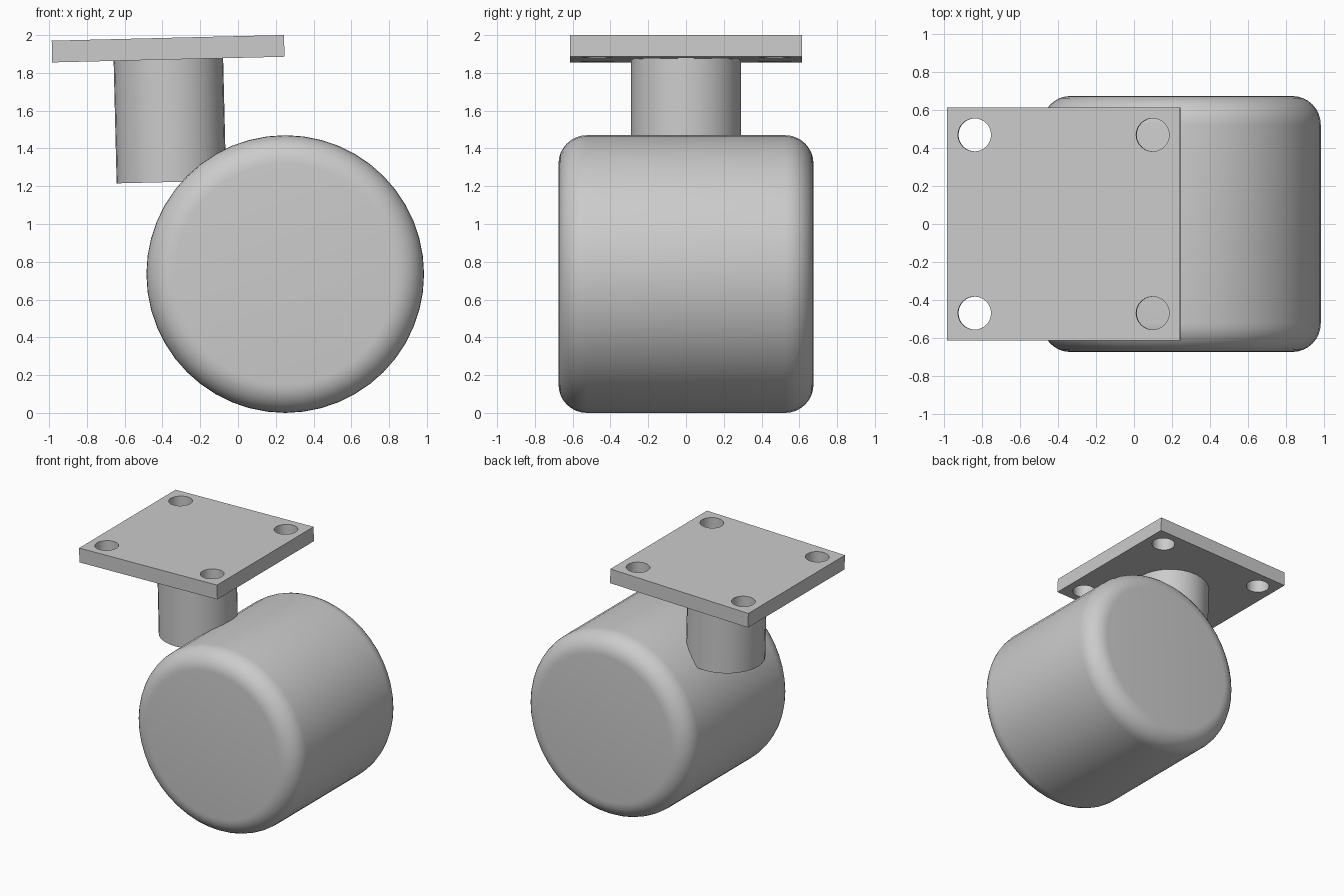
import bpy
from math import radians
from mathutils import Matrix, Vector

default = bpy.data.objects.get("Cube")
if default:
    bpy.data.objects.remove(default, do_unlink=True)

# One grey material for every part
grey = bpy.data.materials.new("plain grey")
grey.use_nodes = True
grey.diffuse_color = (0.6, 0.6, 0.6, 1)
grey.node_tree.nodes["Principled BSDF"].inputs["Base Color"].default_value = (0.6, 0.6, 0.6, 1)

# The mount leans slightly as one piece; its origin is the plate centre
mount = Matrix.Translation((-0.37, 0, 1.928)) @ Matrix.Rotation(radians(-1.4), 4, "Y")


def cylinder(name, radius, depth, matrix, sides):
    bpy.ops.mesh.primitive_cylinder_add(vertices=sides, radius=radius, depth=depth)
    obj = bpy.context.object
    obj.name = name
    obj.data.transform(matrix)
    obj.data.materials.append(grey)
    return obj


def activate(obj):
    bpy.ops.object.select_all(action="DESELECT")
    obj.select_set(True)
    bpy.context.view_layer.objects.active = obj


def finish(obj):
    activate(obj)
    for mod in list(obj.modifiers):
        bpy.ops.object.modifier_apply(modifier=mod.name)
    bpy.ops.object.shade_smooth_by_angle(angle=radians(30))


# Wheel: wide drum with rounded rims, axle along y
axle = Matrix.Translation((0.25, 0, 0.735)) @ Matrix.Rotation(radians(90), 4, "X")
wheel = cylinder("wheel", 0.735, 1.35, axle, 48)
rim = wheel.modifiers.new("rounded rims", "BEVEL")
rim.width = 0.15
rim.segments = 8
rim.limit_method = "ANGLE"
rim.angle_limit = radians(60)
finish(wheel)

# Stem: from the plate's underside down into the wheel
stem = cylinder("stem", 0.29, 0.66, mount @ Matrix.Translation((0, 0, -0.376)), 32)
finish(stem)

# Mounting plate with four bolt holes
bpy.ops.mesh.primitive_cube_add(size=1)
plate = bpy.context.object
plate.name = "mounting_plate"
plate.data.transform(mount @ Matrix.Diagonal(Vector((1.23, 1.23, 0.115, 1))))
plate.data.materials.append(grey)
cutters = []
for x in (-0.47, 0.47):
    for y in (-0.47, 0.47):
        cutter = cylinder("hole_cutter", 0.087, 0.4, mount @ Matrix.Translation((x, y, 0)), 32)
        cutter.hide_render = True
        cutters.append(cutter)
        cut = plate.modifiers.new("bolt hole", "BOOLEAN")
        cut.operation = "DIFFERENCE"
        cut.solver = "EXACT"
        cut.object = cutter
finish(plate)
for cutter in cutters:
    bpy.data.objects.remove(cutter, do_unlink=True)
